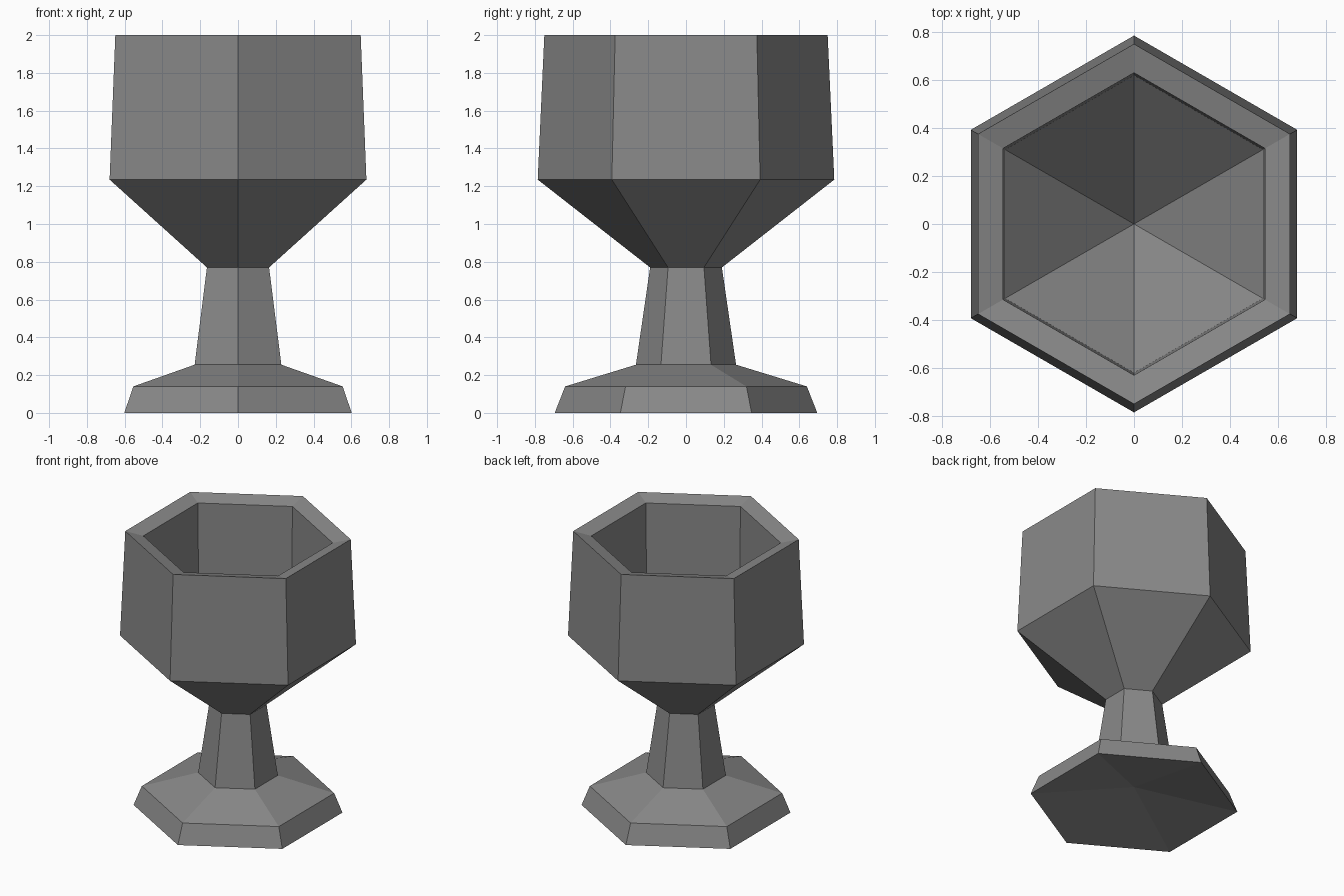
import bpy, bmesh, math

if "Cube" in bpy.data.objects:
    bpy.data.objects.remove(bpy.data.objects["Cube"])

SIDES = 6

grey = bpy.data.materials.new("plain_grey")
grey.diffuse_color = (0.25, 0.25, 0.25, 1)
grey.use_nodes = True
grey.node_tree.nodes["Principled BSDF"].inputs["Base Color"].default_value = grey.diffuse_color

# Profile (radius, height) from underside centre, up the outside, into the bowl
profile = [
    (0.0, 0.12),                                  # hollow underside centre
    (0.695, 0.0), (0.64, 0.14), (0.265, 0.255),   # foot
    (0.19, 0.77),                                 # stem
    (0.785, 1.235), (0.75, 2.0),                  # bowl outside
    (0.63, 1.97), (0.62, 1.46),                   # sloped rim, inner wall
    (0.0, 0.88),                                  # bowl floor point
]


def turned(name, points):
    """Revolve a profile into a faceted solid with corners on the y axis."""
    bm = bmesh.new()
    rings = []
    for r, z in points:
        if r == 0:
            rings.append([bm.verts.new((0, 0, z))] * SIDES)
            continue
        angles = [math.pi / 2 + math.tau * i / SIDES for i in range(SIDES)]
        rings.append([bm.verts.new((r * math.cos(a), r * math.sin(a), z)) for a in angles])
    for low, high in zip(rings, rings[1:]):
        for i in range(SIDES):
            j = (i + 1) % SIDES
            corners = dict.fromkeys((low[i], low[j], high[j], high[i]))
            bm.faces.new(list(corners))
    bmesh.ops.recalc_face_normals(bm, faces=bm.faces)
    mesh = bpy.data.meshes.new(name)
    bm.to_mesh(mesh)
    bm.free()
    mesh.materials.append(grey)
    obj = bpy.data.objects.new(name, mesh)
    bpy.context.collection.objects.link(obj)
    return obj


turned("goblet", profile)
